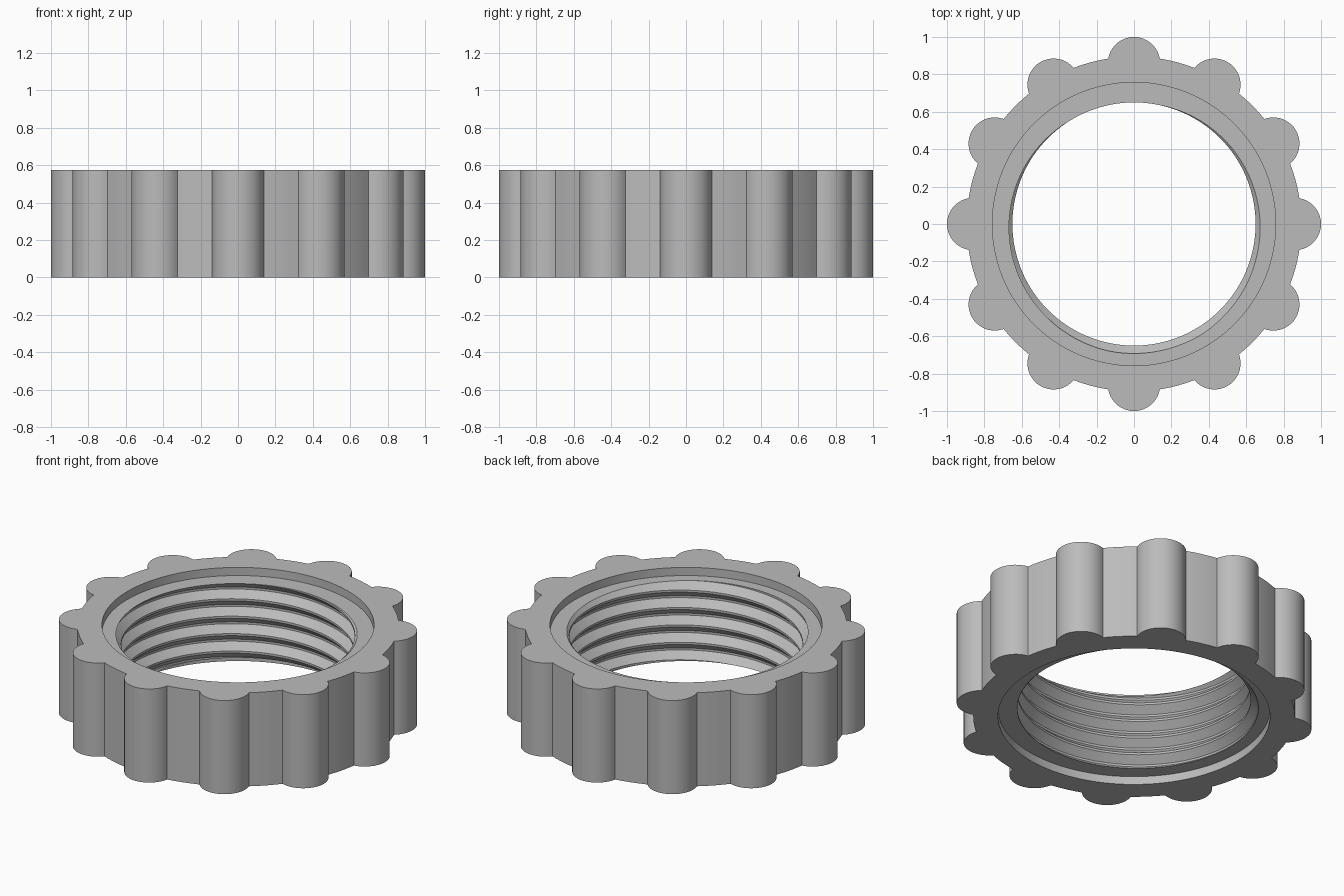
import bpy, bmesh
from math import sin, cos, pi, hypot, atan2, acos, radians

cube = bpy.data.objects.get("Cube")
if cube:
    bpy.data.objects.remove(cube)

HEIGHT, BODY_R = 0.575, 0.895
LOBES, LOBE_R, LOBE_C = 12, 0.14, 0.86
RECESS_R, RECESS_D = 0.757, 0.05
CREST_R, ROOT_R, PITCH = 0.65, 0.692, 0.107
LOW, HIGH = RECESS_D, HEIGHT - RECESS_D
CREST_ANGLE = radians(100)    # where a crest meets the upper ledge


def outline():
    """Polar points (angle, radius) of the lobed rim over a full turn."""
    edge = acos((BODY_R**2 - LOBE_C**2 - LOBE_R**2) / (2 * LOBE_C * LOBE_R))
    sector = []
    for i in range(21):
        a = edge * (i / 10 - 1)
        x, y = LOBE_C + LOBE_R * cos(a), LOBE_R * sin(a)
        sector.append((atan2(y, x), hypot(x, y)))
    start, step = sector[-1][0], 2 * pi / LOBES
    gap = step - 2 * start
    sector += [(start + gap * i / 4, BODY_R) for i in range(1, 4)]
    points = [(a + k * step, r) for k in range(LOBES) for a, r in sector]
    return points + [(points[0][0] + 2 * pi, points[0][1])]


def thread_radius(z, angle):
    """Radius of the helical thread with narrow flat crests."""
    phase = ((z - HIGH) / PITCH - (angle - CREST_ANGLE) / (2 * pi)) % 1
    away = min(phase, 1 - phase)
    t = min(max((away - 0.06) / 0.38, 0), 1)
    return CREST_R + (ROOT_R - CREST_R) * t


def section(angle, rim):
    """Radial cross-section (radius, height) at one angle."""
    pts = [(rim, 0), (rim, HEIGHT), (RECESS_R, HEIGHT), (RECESS_R, HIGH)]
    # thread rows follow the helix and stop at the two ledges
    for turn in range(2, -8, -1):
        for phase in (0.56, 0.44, 0.06, -0.06):
            z = HIGH + PITCH * (turn + phase + (angle - CREST_ANGLE) / (2 * pi))
            z = min(max(z, LOW), HIGH)
            pts.append((thread_radius(z, angle), z))
    return pts + [(RECESS_R, LOW), (RECESS_R, 0)]


# Threaded ring with grip lobes
bm = bmesh.new()
columns = [[bm.verts.new((r * cos(a), r * sin(a), z)) for r, z in section(a, rim)]
           for a, rim in outline()]
for c, d in zip(columns, columns[1:]):
    for i in range(len(c)):
        j = (i + 1) % len(c)
        bm.faces.new((c[i], d[i], d[j], c[j]))
bmesh.ops.remove_doubles(bm, verts=bm.verts, dist=0.00005)
bmesh.ops.recalc_face_normals(bm, faces=bm.faces)

mesh = bpy.data.meshes.new("threaded_grip_ring")
bm.to_mesh(mesh)
bm.free()
ring = bpy.data.objects.new("threaded_grip_ring", mesh)
bpy.context.collection.objects.link(ring)

# Plain grey material
grey = bpy.data.materials.new("plain_grey")
grey.use_nodes = True
colour = (0.5, 0.5, 0.5, 1)
grey.diffuse_color = colour
grey.node_tree.nodes["Principled BSDF"].inputs["Base Color"].default_value = colour
mesh.materials.append(grey)

bpy.context.view_layer.objects.active = ring
ring.select_set(True)
bpy.ops.object.shade_smooth_by_angle(angle=radians(30))
